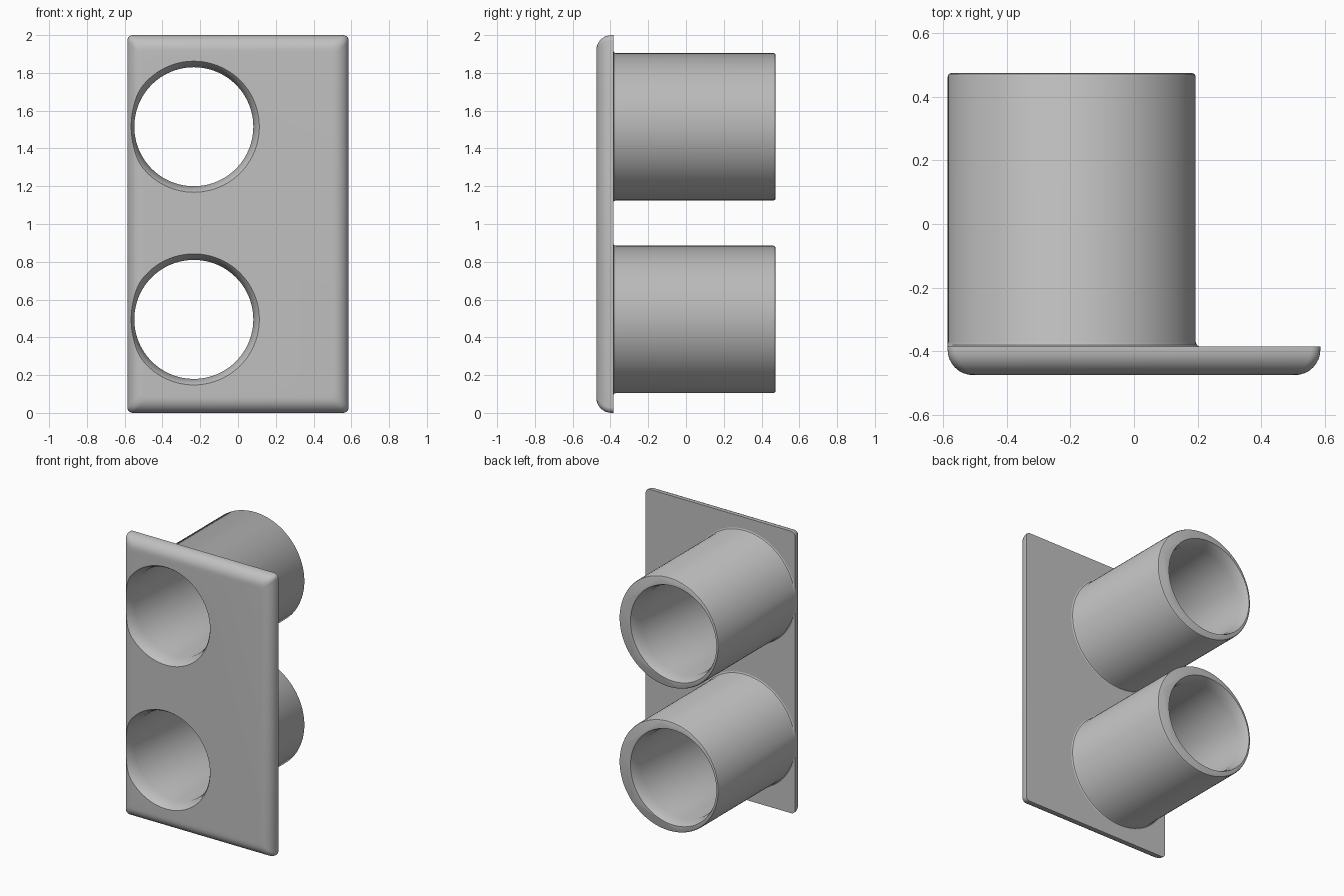
import bpy
import bmesh
from math import cos, sin, pi, radians

cube = bpy.data.objects.get("Cube")
if cube:
    bpy.data.objects.remove(cube, do_unlink=True)

GREY = (0.53, 0.53, 0.53, 1)
grey = bpy.data.materials.new("plain grey")
grey.use_nodes = True
grey.diffuse_color = GREY
grey.node_tree.nodes["Principled BSDF"].inputs["Base Color"].default_value = GREY

HALF_W, FRONT, BACK, TUBE_END = 0.586, -0.475, -0.385, 0.475
TUBE_X, HOLE_X = -0.196, -0.234
HEIGHTS = {"lower": 0.495, "upper": 1.515}


def loft(name, rings):
    """Skin a stack of closed rings of equal length and cap both ends."""
    bm = bmesh.new()
    loops = [[bm.verts.new(p) for p in ring] for ring in rings]
    for a, b in zip(loops, loops[1:]):
        for i in range(len(a)):
            j = (i + 1) % len(a)
            bm.faces.new((a[i], a[j], b[j], b[i]))
    bm.faces.new(loops[0])
    bm.faces.new(loops[-1])
    bmesh.ops.recalc_face_normals(bm, faces=bm.faces)
    mesh = bpy.data.meshes.new(name)
    bm.to_mesh(mesh)
    bm.free()
    mesh.materials.append(grey)
    ob = bpy.data.objects.new(name, mesh)
    bpy.context.collection.objects.link(ob)
    return ob


def lathe(name, x, z, profile, sides=96):
    """Turn (radius, y) points about an axis along y, kept inside the plate's side."""
    angles = [2 * pi * i / sides for i in range(sides)]
    return loft(name, [[(max(x + r * cos(a), -HALF_W), y, z + r * sin(a))
                        for a in angles] for r, y in profile])


def rounded_rect(inset, y, r=0.03, steps=5):
    """Ring of a rounded rectangle, drawn in from the plate outline."""
    w, h = HALF_W - inset - r, 1 - inset - r
    ring = []
    for k, (sx, sz) in enumerate([(1, 1), (-1, 1), (-1, -1), (1, -1)]):
        for i in range(steps + 1):
            a = (k + i / steps) * pi / 2
            ring.append((sx * w + r * cos(a), y, 1 + sz * h + r * sin(a)))
    return ring


def activate(ob):
    bpy.ops.object.select_all(action='DESELECT')
    ob.select_set(True)
    bpy.context.view_layer.objects.active = ob


def cut(ob, cutter):
    activate(ob)
    mod = ob.modifiers.new("bore", 'BOOLEAN')
    mod.operation, mod.solver, mod.object = 'DIFFERENCE', 'EXACT', cutter
    bpy.ops.object.modifier_apply(modifier=mod.name)


# Face plate: square at the back, rounded over towards the front
ROUND = 0.08
arc = [i / 8 * pi / 2 for i in range(9)]
plate = loft("face_plate", [rounded_rect(0, BACK)] + [
    rounded_rect(ROUND * (1 - cos(a)), FRONT + ROUND * (1 - sin(a))) for a in arc])
parts = [plate]

# Tube outside: small cove at the plate, softened rear edge
tube_profile = [(0.402, BACK - 0.01), (0.402, BACK), (0.394, BACK + 0.004),
                (0.39, BACK + 0.014), (0.39, TUBE_END - 0.012),
                (0.3865, TUBE_END - 0.0035), (0.378, TUBE_END)]

# Off-centre bore, flared at both mouths
bore_profile = [(0.347, FRONT - 0.1), (0.347, FRONT), (0.336, FRONT + 0.015),
                (0.325, FRONT + 0.045), (0.315, FRONT + 0.085),
                (0.315, TUBE_END - 0.08), (0.323, TUBE_END - 0.04),
                (0.33, TUBE_END - 0.015), (0.337, TUBE_END), (0.337, TUBE_END + 0.1)]

for level, z in HEIGHTS.items():
    tube = lathe(level + "_tube", TUBE_X, z, tube_profile)
    bore = lathe(level + "_bore", HOLE_X, z, bore_profile)
    cut(plate, bore)
    cut(tube, bore)
    parts.append(tube)
    bpy.data.objects.remove(bore, do_unlink=True)

for ob in parts:
    activate(ob)
    bpy.ops.object.shade_smooth_by_angle(angle=radians(35))
